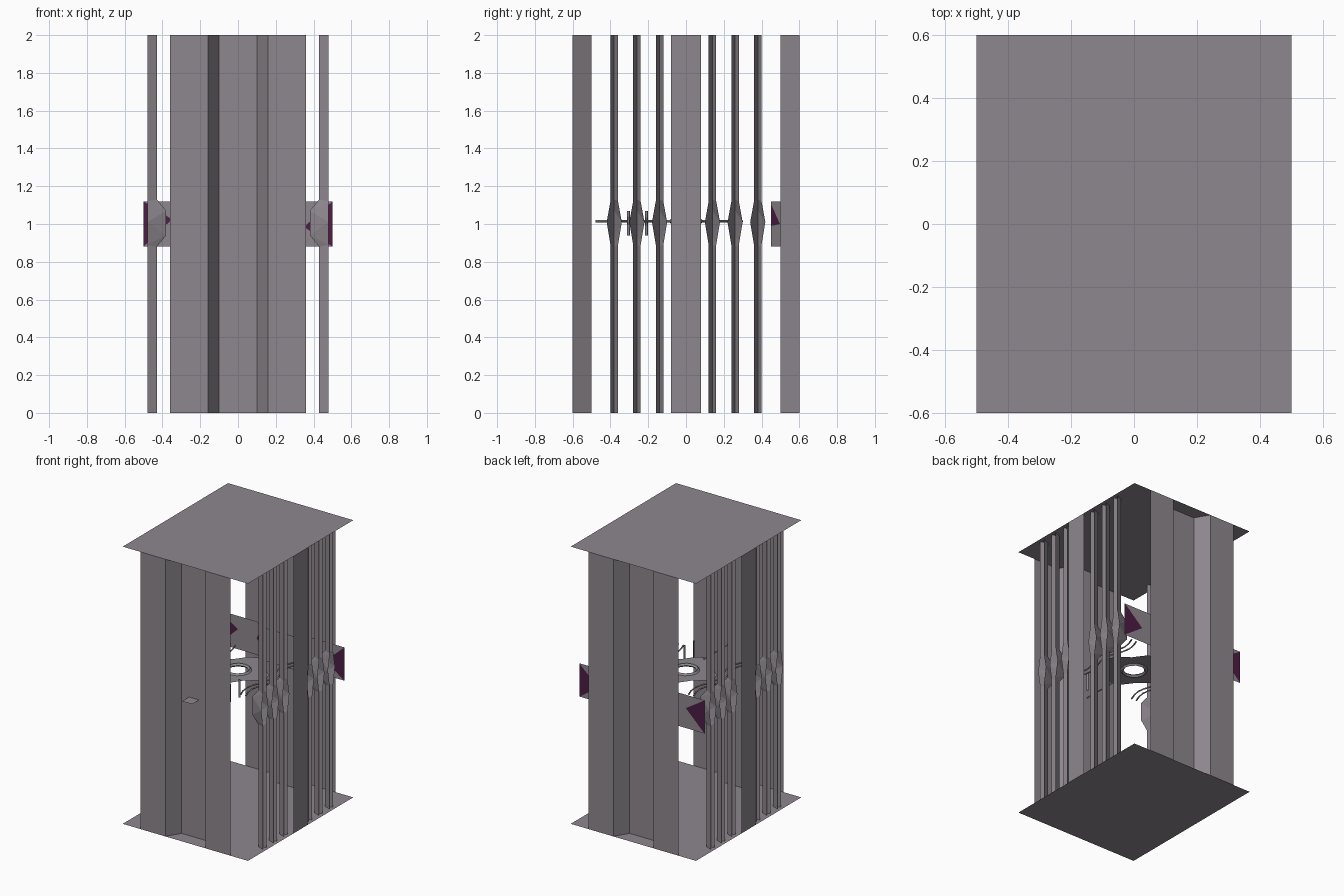
import bpy, math

if "Cube" in bpy.data.objects:
    bpy.data.objects.remove(bpy.data.objects["Cube"])

def material(name, rgb):
    m = bpy.data.materials.new(name)
    m.diffuse_color = (*rgb, 1)
    m.use_nodes = True
    m.node_tree.nodes["Principled BSDF"].inputs["Base Color"].default_value = m.diffuse_color
    return m

GREY = material("warm grey", (0.27, 0.245, 0.27))
PURPLE = material("dark purple", (0.075, 0.012, 0.06))

def mesh(name, verts, faces, mat=GREY):
    me = bpy.data.meshes.new(name)
    me.from_pydata(verts, [], faces)
    me.materials.append(mat)
    ob = bpy.data.objects.new(name, me)
    bpy.context.collection.objects.link(ob)
    return ob

def wall(name, path, z0, z1, flip=False):
    """Vertical sheet following a plan path."""
    n = len(path)
    v = [(x, y, z) for z in (z0, z1) for x, y in path]
    f = [(i, i + 1, n + i + 1, n + i) for i in range(n - 1)]
    if flip:
        f = [q[::-1] for q in f]
    return mesh(name, v, f)

def sheet(name, x0, x1, y0, y1, z, flip=False):
    q = (0, 3, 2, 1) if flip else (0, 1, 2, 3)
    return mesh(name, [(x0, y0, z), (x1, y0, z), (x1, y1, z), (x0, y1, z)], [q])

def rail(name, pts, r=0.006):
    """Thin bar along a path."""
    cu = bpy.data.curves.new(name, 'CURVE')
    cu.dimensions = '3D'
    cu.bevel_depth = r
    cu.bevel_resolution = 0
    cu.use_fill_caps = True
    sp = cu.splines.new('POLY')
    sp.points.add(len(pts) - 1)
    for p, c in zip(sp.points, pts):
        p.co = (*c, 1)
    cu.materials.append(GREY)
    ob = bpy.data.objects.new(name, cu)
    bpy.context.collection.objects.link(ob)

# Floor and ceiling
sheet("floor", -0.5, 0.5, -0.6, 0.6, 0, True)
sheet("ceiling", -0.5, 0.5, -0.6, 0.6, 2)

# Folded end panels with a recessed middle
fold = [(-0.36, -0.6), (-0.16, -0.6), (-0.10, -0.5),
        (0.10, -0.5), (0.16, -0.6), (0.36, -0.6)]
wall("front_panel", fold, 0, 2)
wall("back_panel", [(-x, -y) for x, y in fold], 0, 2)

# Small shelf in the front recess
sheet("front_shelf", -0.04, 0.04, -0.58, -0.5, 1.0)

# Side planks and V-section bars that swell at mid height
rim = [(0, 0.02), (0.89, 0.02), (1.01, 0.04), (1.12, 0.02), (2, 0.02)]
apex = [(0, 0.43), (0.88, 0.43), (0.94, 0.38), (1.07, 0.38), (1.13, 0.43), (2, 0.43)]
for s, side in ((1, "right"), (-1, "left")):
    wall(side + "_plank", [(0.5 * s, -0.08), (0.5 * s, 0.08)], 0, 2, s < 0)
    for k, yc in enumerate((-0.38, -0.26, -0.14, 0.14, 0.26, 0.38)):
        v = [(0.48 * s, yc - w, z) for z, w in rim]
        v += [(x * s, yc, z) for z, x in apex]
        v += [(0.48 * s, yc + w, z) for z, w in rim]
        half = [(0, 5, 6, 1), (1, 6, 7), (1, 7, 2), (2, 7, 8), (2, 8, 3), (3, 8, 9), (3, 9, 10, 4)]
        other = [tuple(i + 11 if i < 5 else i for i in q)[::-1] for q in half]
        faces = half + other
        if s > 0:
            faces = [q[::-1] for q in faces]
        mesh(f"{side}_bar_{k + 1}", v, faces)

# Folded strip behind the back panel, with painted triangles
wall("back_strip", [(-0.5, 0.5), (-0.2, 0.5), (-0.12, 0.45),
                    (0.12, 0.45), (0.2, 0.5), (0.5, 0.5)], 0.88, 1.12)
for s, tip in ((-1, 1.025), (1, 0.985)):
    for d in (-0.002, 0.002):
        tri = [(0.5 * s, 0.5 + d, 0.88), (0.5 * s, 0.5 + d, 1.12), (0.35 * s, 0.5 + d, tip)]
        order = (0, 1, 2) if s * d > 0 else (2, 1, 0)
        mesh("end_triangle", tri, [order], PURPLE)
    patch = [(0.2 * s, 0.497, 1.0), (0.13 * s, 0.453, 0.99), (0.13 * s, 0.453, 1.1)]
    mesh("fold_triangle", patch, [(0, 1, 2)], PURPLE)

# Central wavy platform with a round opening
N = 24
def edge(a):
    return 0.2 + 0.03 * math.cos(4 * a)
ang = [2 * math.pi * i / N for i in range(N)]
v = [(0.08 * math.cos(a), 0.08 * math.sin(a), 1.015) for a in ang]
v += [(edge(a) * math.cos(a), edge(a) * math.sin(a), 1.015) for a in ang]
mesh("platform", v, [(i, N + i, N + (i + 1) % N, (i + 1) % N) for i in range(N)])

# Raised ring round the opening
bpy.ops.mesh.primitive_torus_add(major_segments=12, minor_segments=4, major_radius=0.08,
                                 minor_radius=0.012, location=(0, 0, 1.015))
bpy.context.object.name = "platform_ring"
bpy.context.object.data.materials.append(GREY)

# Wavy rails beside the platform
for s in (-1, 1):
    for k, off in enumerate((0.23, 0.27)):
        rail(f"rail_{k}", [(s * (off + 0.025 * math.cos(y * 16)), y, 1.015)
                           for y in [-0.3 + 0.05 * i for i in range(13)]])
rail("front_rail", [(0, -0.48, 1.015), (0, -0.2, 1.015)])

# Upright pins
for x, y in ((0.148, -0.305), (0.158, -0.21)):
    rail("pin", [(x, y, 0.94), (x, y, 1.07)], 0.008)
